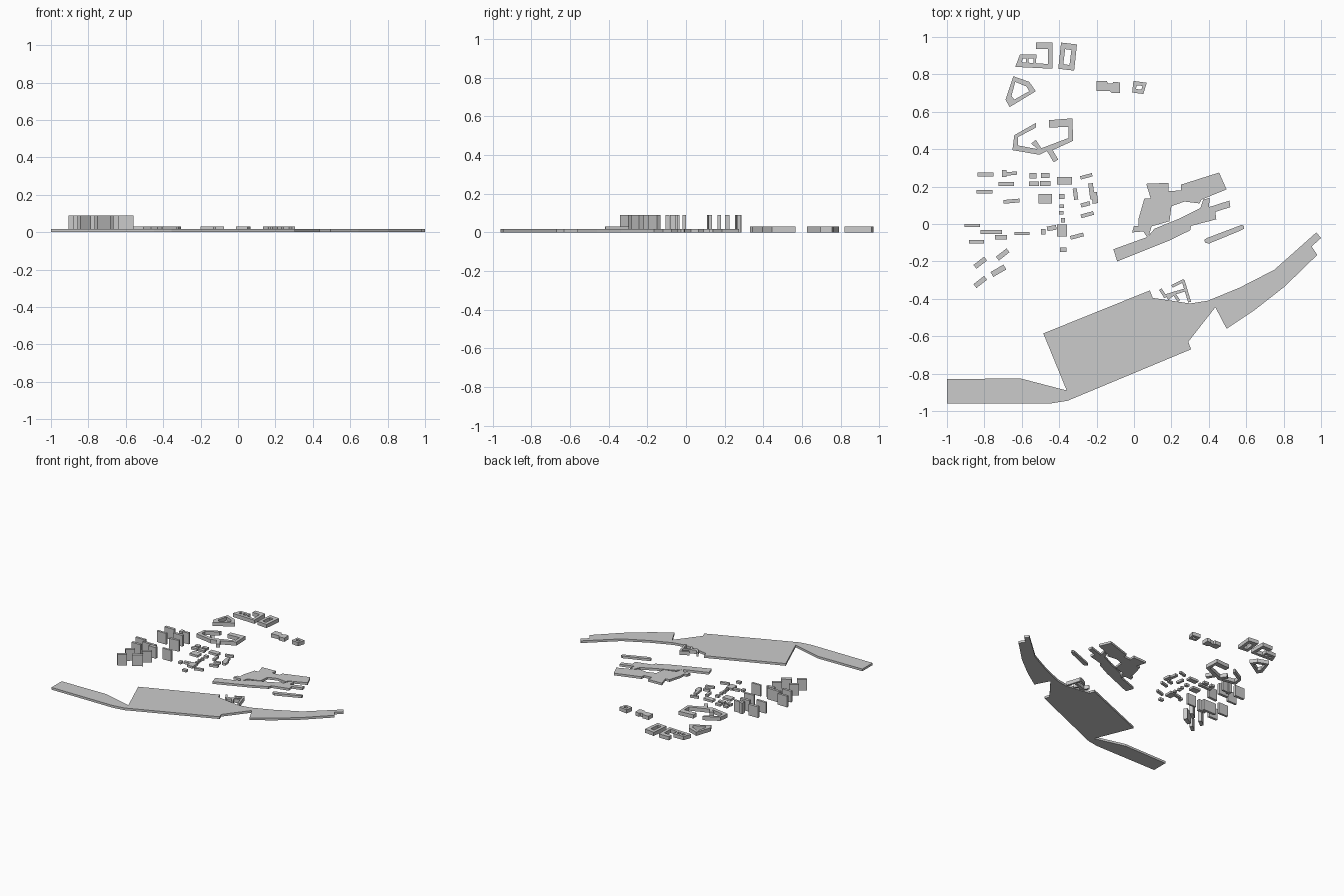
import bpy, bmesh, math

LOW, MID, TALL = 0.018, 0.03, 0.09


def finish(name, bm):
    bmesh.ops.recalc_face_normals(bm, faces=bm.faces)
    mesh = bpy.data.meshes.new(name)
    bm.to_mesh(mesh)
    bm.free()
    obj = bpy.data.objects.new(name, mesh)
    bpy.context.collection.objects.link(obj)
    return obj


def slab(name, outline, height):
    """Extrude a closed plan outline up from the ground."""
    bm = bmesh.new()
    lo = [bm.verts.new((x, y, 0)) for x, y in outline]
    hi = [bm.verts.new((x, y, height)) for x, y in outline]
    bm.faces.new(lo[::-1])
    bm.faces.new(hi)
    n = len(lo)
    for i in range(n):
        j = (i + 1) % n
        bm.faces.new((lo[i], lo[j], hi[j], hi[i]))
    return finish(name, bm)


def courtyard(name, outer, inner, height):
    """Extrude a ring between two outlines with matching corners."""
    bm = bmesh.new()
    o0, o1, i0, i1 = ([bm.verts.new((x, y, z)) for x, y in ring]
                      for ring, z in ((outer, 0), (outer, height), (inner, 0), (inner, height)))
    n = len(outer)
    for a in range(n):
        b = (a + 1) % n
        for p, q in ((o0, o1), (o1, i1), (i1, i0), (i0, o0)):
            bm.faces.new((p[a], p[b], q[b], q[a]))
    return finish(name, bm)


def block(name, x, y, w, d, angle, height):
    """Rotated rectangular building."""
    c, s = math.cos(math.radians(angle)), math.sin(math.radians(angle))
    pts = [(x + c * u * w / 2 - s * v * d / 2, y + s * u * w / 2 + c * v * d / 2)
           for u, v in ((-1, -1), (1, -1), (1, 1), (-1, 1))]
    return slab(name, pts, height)


def wing(name, a, b, width, height):
    """Straight narrow wing between two plan points."""
    dx, dy = b[0] - a[0], b[1] - a[1]
    return block(name, (a[0] + b[0]) / 2, (a[1] + b[1]) / 2,
                 math.hypot(dx, dy) + width, width, math.degrees(math.atan2(dy, dx)), height)


# Long southern platform
slab("south_platform", [
    (-1, -.83), (-.61, -.825), (-.36, -.89), (-.485, -.585), (.085, -.355), (.10, -.395),
    (.30, -.425), (.395, -.41), (.565, -.34), (.75, -.245), (.975, -.045), (1, -.075),
    (.95, -.12), (.98, -.165), (.805, -.335), (.645, -.46), (.495, -.56), (.435, -.445),
    (.29, -.63), (.305, -.67), (-.355, -.945), (-.45, -.96), (-1, -.96)], LOW)

# Central complex: north hall, south hall, side strip
slab("north_hall", [
    (.025, .03), (.055, .135), (.09, .135), (.065, .215), (.185, .22), (.185, .175),
    (.25, .18), (.25, .21), (.455, .275), (.495, .185), (.36, .13), (.35, .11),
    (.27, .12), (.2, .095), (.19, .015), (.085, -.015), (.025, -.01)], LOW)
slab("south_hall", [
    (-.11, -.135), (.07, -.07), (.05, -.04), (-.01, -.045), (0, -.01), (.095, -.01),
    (.08, -.06), (.11, -.025), (.245, .03), (.355, .085), (.37, .13), (.405, .14),
    (.4, .09), (.51, .125), (.515, .09), (.435, .065), (.44, .025), (.305, -.01),
    (.3, -.035), (.255, -.055), (.185, -.09), (-.09, -.2)], LOW)
slab("side_strip", [(.375, -.085), (.39, -.075), (.575, -.005), (.588, -.01), (.588, -.025),
                    (.57, -.035), (.40, -.105), (.38, -.1)], LOW)

# Narrow winged building beside the platform
for a, b in (((.21, -.33), (.26, -.305)), ((.265, -.31), (.295, -.41)),
             ((.145, -.355), (.165, -.385)), ((.165, -.385), (.265, -.355)),
             ((.185, -.395), (.215, -.37)), ((.215, -.375), (.235, -.405))):
    wing("narrow_wing", a, b, .016, MID)

# Northern perimeter blocks
slab("stepped_block", [
    (-.525, .97), (-.435, .97), (-.435, .83), (-.635, .84), (-.61, .905), (-.52, .905),
    (-.52, .885), (-.595, .885), (-.6, .865), (-.46, .855), (-.46, .935), (-.525, .935)], MID)
for x in (-.57, -.53):
    block("block_divider", x, .873, .014, .03, 0, MID)
courtyard("north_courtyard", [(-.39, .97), (-.305, .96), (-.32, .82), (-.405, .83)],
          [(-.368, .935), (-.335, .93), (-.345, .85), (-.378, .855)], MID)
courtyard("five_sided_courtyard",
          [(-.645, .79), (-.56, .76), (-.525, .71), (-.665, .625), (-.687, .665)],
          [(-.635, .76), (-.575, .735), (-.56, .71), (-.64, .665), (-.655, .685)], MID)
slab("open_perimeter_block", [
    (-.455, .555), (-.33, .565), (-.325, .445), (-.435, .395), (-.405, .345), (-.43, .33),
    (-.465, .39), (-.505, .37), (-.65, .395), (-.64, .475), (-.525, .54), (-.525, .515),
    (-.62, .465), (-.62, .42), (-.515, .4), (-.55, .43), (-.525, .45), (-.495, .405),
    (-.35, .46), (-.35, .52), (-.455, .515)], MID)
slab("north_east_block", [(-.2, .765), (-.145, .765), (-.14, .75), (-.115, .75), (-.11, .76),
                          (-.075, .757), (-.075, .7), (-.12, .7), (-.13, .712), (-.2, .71)], MID)
courtyard("small_courtyard", [(-.003, .765), (.068, .755), (.05, .695), (-.01, .703)],
          [(.015, .742), (.045, .738), (.04, .718), (.01, .722)], MID)

# Western towers: x, y, width, depth, angle
for t in ((-.795, .265, .085, .022, 0), (-.693, .27, .025, .035, 0), (-.655, .27, .06, .018, 5),
          (-.683, .213, .085, .022, 0), (-.8, .172, .085, .018, 0), (-.655, .122, .085, .02, 5),
          (-.865, -.008, .085, .018, 0), (-.762, -.043, .115, .02, 0), (-.712, -.07, .065, .025, 0),
          (-.598, -.05, .08, .016, 0), (-.842, -.095, .08, .02, 0), (-.822, -.207, .072, .026, 38),
          (-.702, -.163, .072, .026, 38), (-.822, -.31, .072, .026, 38), (-.725, -.25, .08, .03, 30)):
    block("tower", *t, TALL)

# Low house cluster: x, y, width, depth, angle
for h in ((-.54, .257, .035, .03, 0), (-.475, .26, .045, .028, 0), (-.535, .215, .055, .025, 0),
          (-.475, .217, .055, .028, 0), (-.475, .135, .072, .05, 0), (-.372, .232, .08, .04, 0),
          (-.387, .147, .03, .026, 0), (-.385, .095, .024, .02, 0), (-.388, .06, .024, .02, 0),
          (-.38, .02, .022, .022, 0), (-.385, -.035, .052, .065, 0), (-.44, -.022, .05, .025, 10),
          (-.485, -.042, .024, .03, 0), (-.378, -.138, .036, .024, 0), (-.305, -.065, .072, .02, 15),
          (-.255, .255, .065, .018, 15), (-.313, .16, .022, .06, 8), (-.26, .105, .05, .022, 15),
          (-.25, .05, .07, .02, 15), (-.227, .175, .025, .085, 8), (-.21, .14, .03, .06, 8)):
    block("low_house", *h, LOW)
